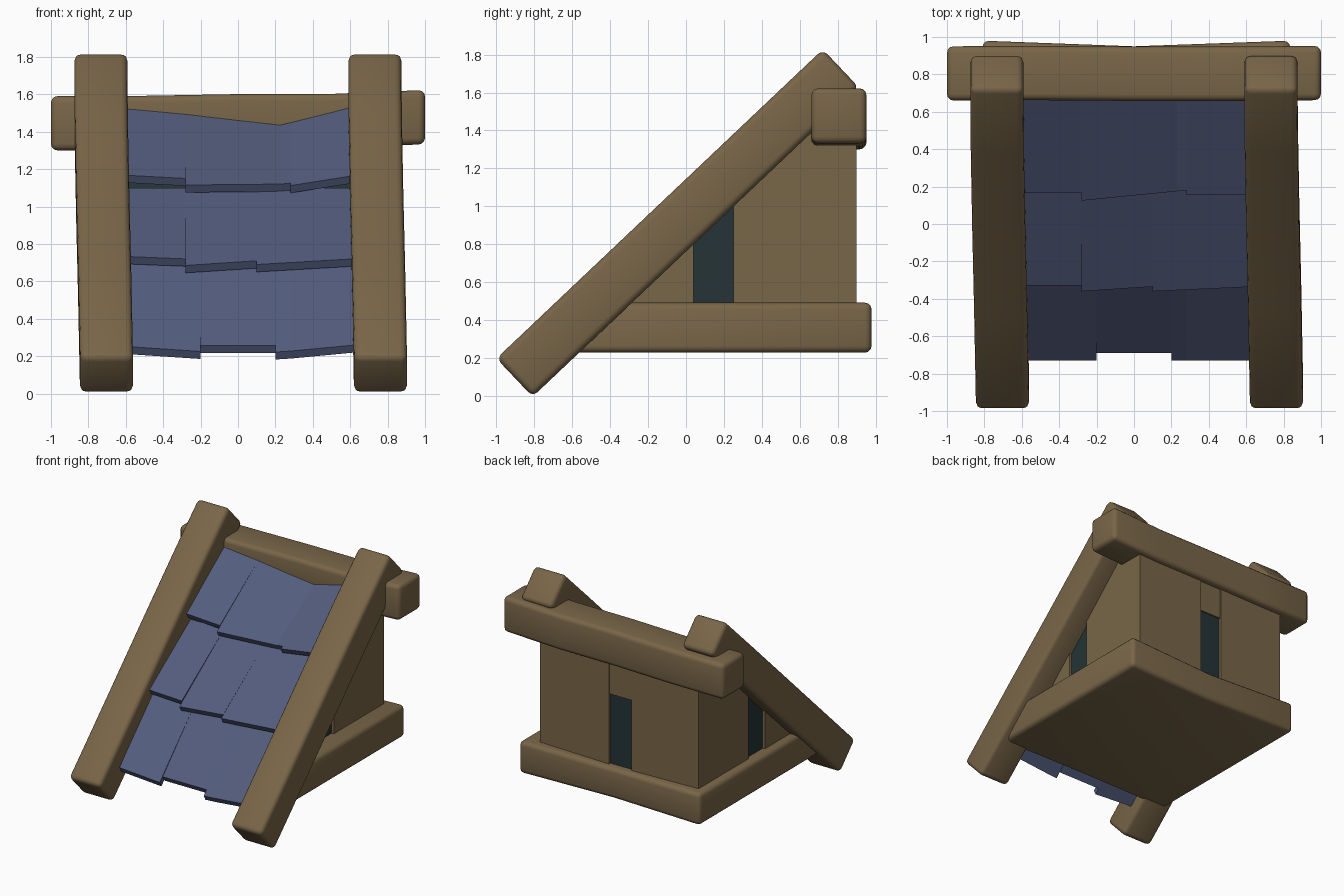
import bpy, bmesh, math
from mathutils import Vector

if "Cube" in bpy.data.objects:
    bpy.data.objects.remove(bpy.data.objects["Cube"])


def material(name, rgb):
    m = bpy.data.materials.new(name)
    m.diffuse_color = (*rgb, 1)
    m.use_nodes = True
    m.node_tree.nodes["Principled BSDF"].inputs["Base Color"].default_value = m.diffuse_color
    return m


WOOD = material("brown wood", (0.190, 0.132, 0.065))
ROOF = material("slate blue", (0.086, 0.108, 0.205))
DARK = material("dark glass", (0.018, 0.034, 0.037))


def loft(name, rings, mat, bevel=0.0):
    """Solid through equal-sized rings of points, capped and bevelled."""
    bm = bmesh.new()
    rows = [[bm.verts.new(p) for p in r] for r in rings]
    n = len(rows[0])
    for a, b in zip(rows, rows[1:]):
        for i in range(n):
            j = (i + 1) % n
            bm.faces.new((a[i], a[j], b[j], b[i]))
    bm.faces.new(rows[0][::-1])
    bm.faces.new(rows[-1])
    bmesh.ops.recalc_face_normals(bm, faces=bm.faces[:])
    if bevel:
        sharp = [e for e in bm.edges if e.calc_face_angle(0) > math.radians(35)]
        bmesh.ops.bevel(bm, geom=sharp, offset=bevel, segments=3,
                        profile=0.5, affect='EDGES')
    me = bpy.data.meshes.new(name)
    bm.to_mesh(me)
    bm.free()
    me.materials.append(mat)
    for p in me.polygons:
        p.use_smooth = True
    me.set_sharp_from_angle(angle=math.radians(38))
    ob = bpy.data.objects.new(name, me)
    bpy.context.collection.objects.link(ob)
    return ob


def beam(name, centres, u, v, mat, bevel):
    """Square timber through a list of centres, u and v are half widths."""
    u, v = Vector(u), Vector(v)
    loft(name, [[Vector(c) + s * u + t * v for s, t in
                 ((-1, -1), (1, -1), (1, 1), (-1, 1))] for c in centres], mat, bevel)


def prism(name, profile, x0, x1, mat, bevel=0.0):
    """Side profile in (y, z) pulled from x0 to x1."""
    loft(name, [[(x, y, z) for y, z in profile] for x in (x0, x1)], mat, bevel)


# Sloping rails: both lean slightly towards +x at the foot
d = Vector((0, 1.70, 1.61)).normalized()
nrm = Vector((0, -d.z, d.y))
lo, hi = Vector((0, -.89, .11)) - d * .02, Vector((0, .81, 1.72)) + d * .01
for name, x in (("left_rail", -1.465), ("right_rail", 0)):
    pts = [lo.lerp(hi, t) + Vector((x + dx, 0, 0)) for t, dx in
           ((0, .762), (.3, .752), (.55, .742), (.8, .734), (1, .732))]
    beam(name, pts, (.142, 0, 0), nrm * .139, WOOD, .035)

# Ridge beam across the back
beam("ridge_beam", [(-1, .805, 1.445), (-.5, .807, 1.447), (0, .803, 1.456),
                    (.5, .803, 1.457), (1, .807, 1.478)],
     (0, .145, 0), (0, 0, .145), WOOD, .035)

# Base slab, its back edge dips in the middle
loft("base", [[(x, -.6, .228), (x, yb, .228), (x, yb, zt), (x, -.37, zt)]
              for x, yb, zt in ((-.81, .98, .492), (0, .95, .475), (.835, .98, .492))],
     WOOD, .035)


# Walls: upright planks around a dark core, leaving narrow window slots
def wall_profile(y0, y1, cap=1.42):
    def top(y):
        return .82 + .947 * y
    yc = (cap - .82) / .947
    pts = [(y0, .4 if top(y0) > .42 else top(y0) - .02), (y1, .4)]
    if y1 > yc:
        return pts + [(y1, cap), (yc, cap), (y0, top(y0))]
    return pts + [(y1, top(y1)), (y0, top(y0))]


XL, XR, YB = -.745, .695, .90
prism("window_core", wall_profile(-.4, YB - .02), XL + .02, XR - .02, DARK)
for side, x0, x1 in (("left", XL, XL + .08), ("right", XR - .08, XR)):
    prism(side + "_front_plank", wall_profile(-.42, .04), x0, x1, WOOD)
    prism(side + "_rear_plank", wall_profile(.25, YB), x0, x1, WOOD)


def back_box(name, x0, x1, z0, y1):
    prism(name, [(.82, z0), (y1, z0), (y1, 1.42), (.82, 1.42)], x0, x1, WOOD)


back_box("back_left_plank", XL, -.135, .4, YB)
back_box("back_right_plank", .07, XR, .4, YB)
back_box("back_lintel", -.14, .075, 1.05, YB - .008)


# Roof: three rows of overlapping shingles
def top_height(x):
    if x < .23:
        return 1.54 - .09 * max(0, x + .58) / .81
    return 1.45 + .09 * (x - .23) / .36


# each shingle: x, y, z of its lower left and lower right corner
rows = [
    ([(-.65, -.73, .255, -.2, -.73, .225), (-.2, -.69, .257, .2, -.69, .257),
      (.2, -.73, .222, .28, -.73, .227), (.28, -.73, .227, .65, -.73, .262)],
     lambda x: (-.27, .70)),
    ([(-.65, -.33, .735, -.28, -.33, .72), (-.28, -.36, .685, .1, -.335, .71),
      (.1, -.36, .69, .65, -.335, .722)],
     lambda x: (.22, 1.10)),
    ([(-.65, .165, 1.17, -.28, .165, 1.15), (-.28, .125, 1.115, .23, .175, 1.12),
      (.23, .175, 1.12, .28, .18, 1.125), (.28, .155, 1.112, .65, .155, 1.17)],
     lambda x: (.68, top_height(x))),
]
down = Vector((0, .022, -.04))
for r, (shingles, upper) in enumerate(rows):
    for k, (xa, ya, za, xb, yb, zb) in enumerate(shingles):
        quad = [Vector(p) for p in ((xa, ya, za), (xb, yb, zb),
                                    (xb, *upper(xb)), (xa, *upper(xa)))]
        loft(f"shingle_row{r + 1}_{k + 1}", [[p + down for p in quad], quad], ROOF)
